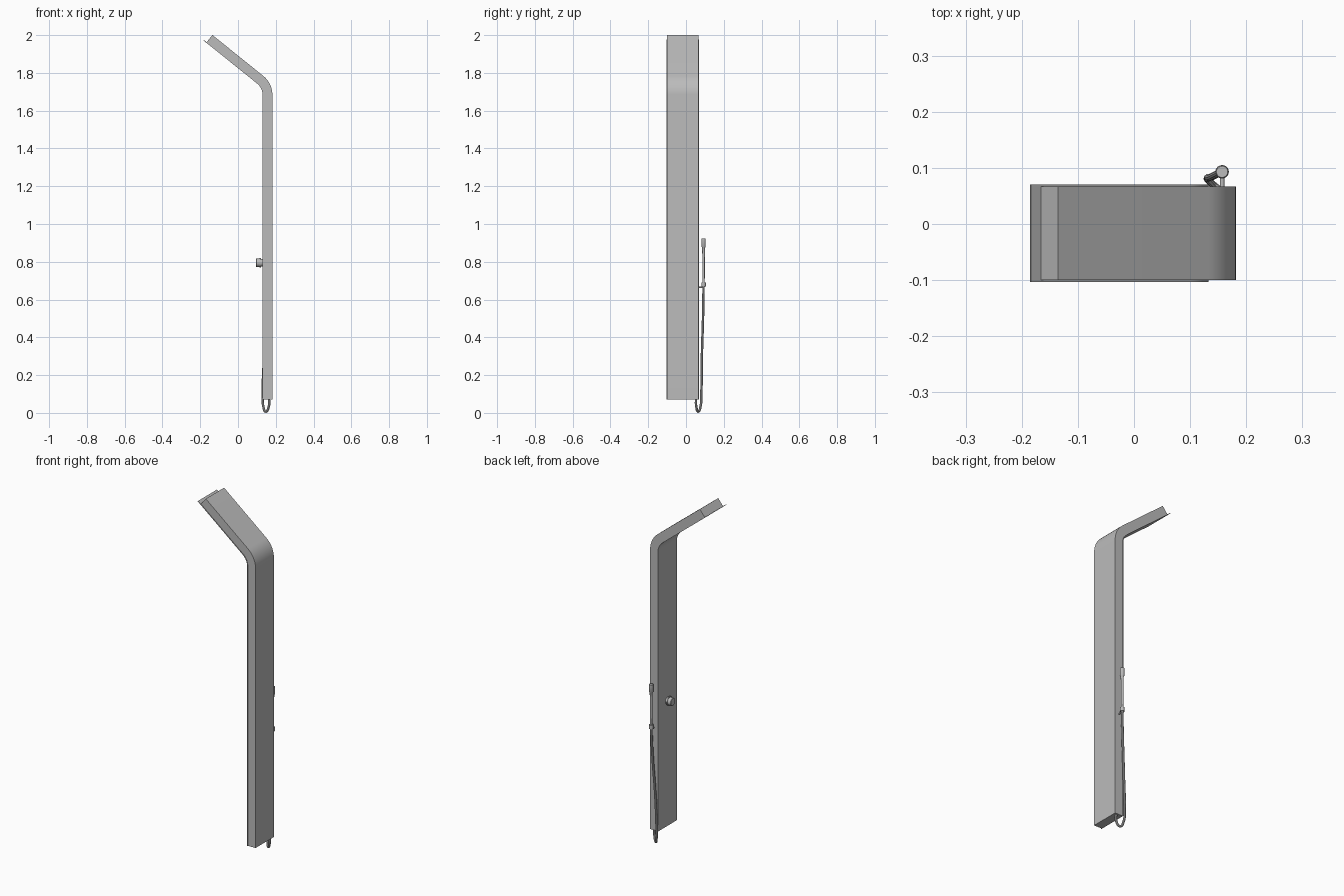
import bpy, bmesh, math
from mathutils import Vector

cube = bpy.data.objects.get("Cube")
if cube:
    bpy.data.objects.remove(cube, do_unlink=True)

grey = bpy.data.materials.new("grey_metal")
grey.use_nodes = True
colour = (0.5, 0.5, 0.5, 1)
grey.diffuse_color = colour
grey.node_tree.nodes["Principled BSDF"].inputs["Base Color"].default_value = colour


def finish(obj):
    obj.data.materials.append(grey)
    bpy.ops.object.select_all(action="DESELECT")
    obj.select_set(True)
    bpy.context.view_layer.objects.active = obj
    bpy.ops.object.shade_smooth_by_angle(angle=math.radians(35))


def mesh_object(name, bm):
    bmesh.ops.recalc_face_normals(bm, faces=bm.faces)
    mesh = bpy.data.meshes.new(name)
    bm.to_mesh(mesh)
    bm.free()
    obj = bpy.data.objects.new(name, mesh)
    bpy.context.collection.objects.link(obj)
    finish(obj)


# Bent profile: upright, rounded elbow, sloping arm
CX, CZ, BOTTOM = 0.052, 1.683, 0.072
TURN, ARM, STEPS = math.radians(51.2), 0.345, 12


def bent_line(radius, extra=0):
    pts = [(CX + radius, BOTTOM)]
    for i in range(STEPS + 1):
        a = TURN * i / STEPS
        pts.append((CX + radius * math.cos(a), CZ + radius * math.sin(a)))
    x, z = pts[-1]
    reach = ARM + extra
    pts.append((x - math.sin(TURN) * reach, z + math.cos(TURN) * reach))
    return pts


def bent_slab(name, inner, outer, y0, y1, extra=0):
    bm = bmesh.new()
    rows = []
    for (xi, zi), (xo, zo) in zip(bent_line(inner, extra), bent_line(outer, extra)):
        rows.append([bm.verts.new(p) for p in
                     ((xi, y0, zi), (xo, y0, zo), (xo, y1, zo), (xi, y1, zi))])
    for a, b in zip(rows, rows[1:]):
        for k in range(4):
            n = (k + 1) % 4
            bm.faces.new((a[k], a[n], b[n], b[k]))
    bm.faces.new(rows[0])
    bm.faces.new(rows[-1])
    mesh_object(name, bm)


bent_slab("column_shell", 0.081, 0.13, -0.1, 0.067)
bent_slab("inner_plate", 0.078, 0.081, -0.103, 0.07, 0.022)


# Round parts: (distance, radius) profile turned about an axis
def turned(name, origin, axis, profile, sides=24):
    bm = bmesh.new()
    turn = Vector((0, 0, 1)).rotation_difference(Vector(axis))
    rings = []
    for d, r in profile:
        ring = []
        for i in range(sides):
            a = 2 * math.pi * i / sides
            p = Vector((r * math.cos(a), r * math.sin(a), d))
            ring.append(bm.verts.new(Vector(origin) + turn @ p))
        rings.append(ring)
    for a, b in zip(rings, rings[1:]):
        for k in range(sides):
            n = (k + 1) % sides
            bm.faces.new((a[k], a[n], b[n], b[k]))
    bm.faces.new(rings[0])
    bm.faces.new(rings[-1])
    mesh_object(name, bm)


turned("control_knob", (0.131, -0.017, 0.795), (-1, 0, 0),
       [(0, 0.02), (0.01, 0.02), (0.01, 0.026), (0.016, 0.026),
        (0.016, 0.022), (0.034, 0.022), (0.036, 0.02)])

# Hand shower and its wall bracket
WX, WY = 0.157, 0.093
turned("hand_shower", (WX, WY, 0.66), (0, 0, 1),
       [(0, 0.006), (0.19, 0.007), (0.215, 0.008), (0.22, 0.0115),
        (0.262, 0.0115), (0.264, 0.01)])
turned("bracket_ring", (WX, WY, 0.668), (0, 0, 1),
       [(0, 0.012), (0.022, 0.012)])
turned("bracket_arm", (WX, 0.065, 0.664), (0, 1, 0),
       [(0, 0.004), (0.03, 0.004)], 12)

# Hose hanging from the hand shower and looping under the column
curve = bpy.data.curves.new("hose", "CURVE")
curve.dimensions = "3D"
curve.bevel_depth = 0.0065
curve.bevel_resolution = 3
curve.resolution_u = 10
path = [(WX, WY, 0.67), (0.15, 0.09, 0.5), (0.138, 0.084, 0.3),
        (0.131, 0.081, 0.1), (0.134, 0.077, 0.035), (0.147, 0.065, 0.0068),
        (0.162, 0.055, 0.03), (0.164, 0.053, 0.085)]
spline = curve.splines.new("BEZIER")
spline.bezier_points.add(len(path) - 1)
for point, co in zip(spline.bezier_points, path):
    point.co = co
    point.handle_left_type = point.handle_right_type = "AUTO"
curve.use_fill_caps = True
hose = bpy.data.objects.new("hose", curve)
bpy.context.collection.objects.link(hose)
hose.select_set(True)
bpy.ops.object.select_all(action="DESELECT")
hose.select_set(True)
bpy.context.view_layer.objects.active = hose
bpy.ops.object.convert(target="MESH")
finish(bpy.context.view_layer.objects.active)
